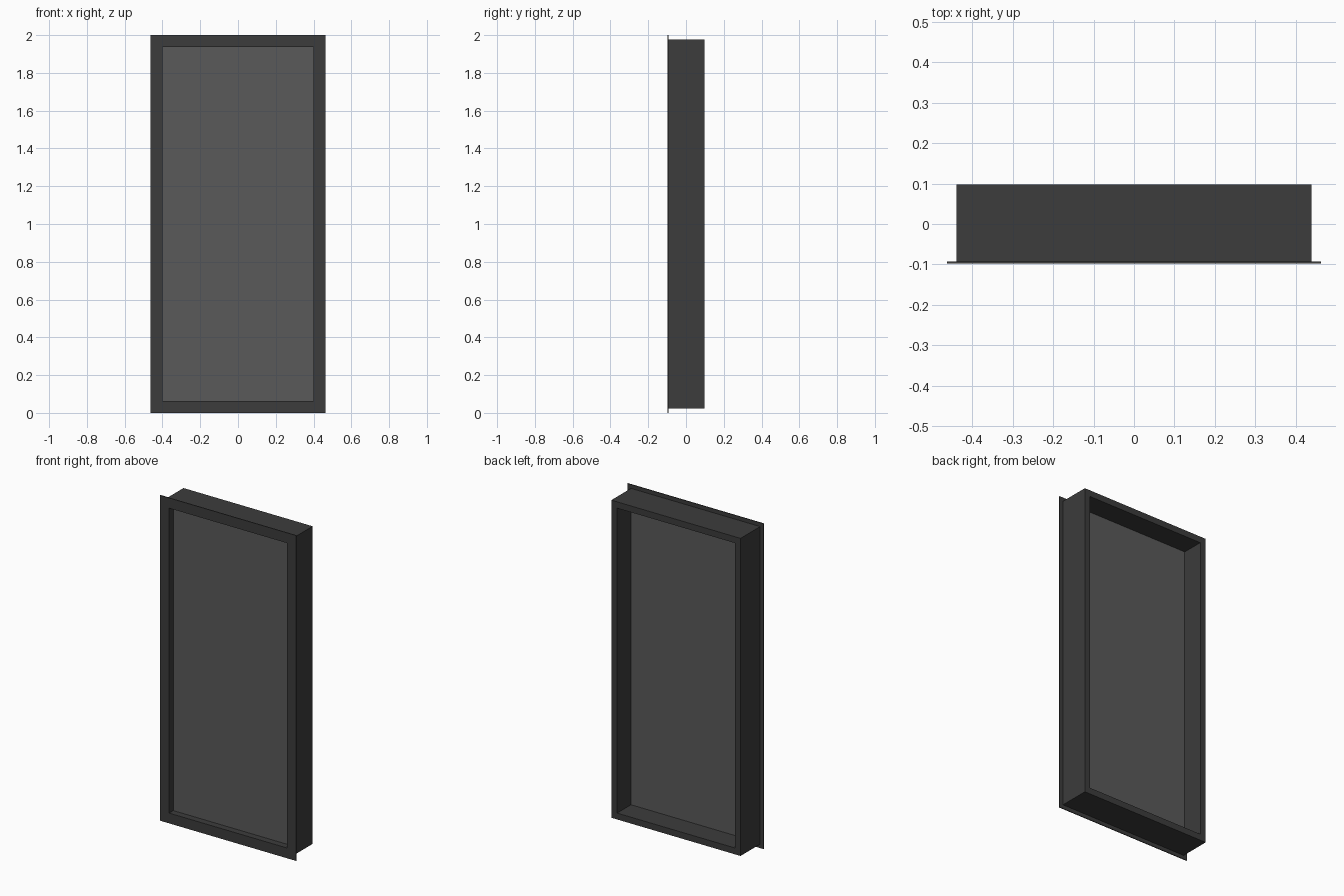
import bpy
import bmesh

if "Cube" in bpy.data.objects:
    bpy.data.objects.remove(bpy.data.objects["Cube"])

HALF_W, HEIGHT = 0.463, 2.0


def material(name, rgba):
    mat = bpy.data.materials.new(name)
    mat.diffuse_color = rgba
    mat.use_nodes = True
    mat.node_tree.nodes["Principled BSDF"].inputs["Base Color"].default_value = mat.diffuse_color
    return mat


def add_object(name, bm, mat):
    bmesh.ops.recalc_face_normals(bm, faces=bm.faces)
    mesh = bpy.data.meshes.new(name)
    bm.to_mesh(mesh)
    bm.free()
    mesh.materials.append(mat)
    obj = bpy.data.objects.new(name, mesh)
    bpy.context.collection.objects.link(obj)
    return obj


def rectangular_frame(name, profile, mat):
    """Sweep a closed (inset, y) profile round the outer rectangle with mitred corners."""
    bm = bmesh.new()
    rings = []
    for inset, y in profile:
        x, lo, hi = HALF_W - inset, inset, HEIGHT - inset
        rings.append([bm.verts.new((px, y, pz))
                      for px, pz in ((-x, lo), (x, lo), (x, hi), (-x, hi))])
    for i, a in enumerate(rings):
        b = rings[(i + 1) % len(rings)]
        for j in range(4):
            k = (j + 1) % 4
            bm.faces.new((a[j], a[k], b[k], b[j]))
    return add_object(name, bm, mat)


def box(name, size, centre, mat):
    bm = bmesh.new()
    bmesh.ops.create_cube(bm, size=1.0)
    bmesh.ops.scale(bm, vec=size, verts=bm.verts)
    bmesh.ops.translate(bm, vec=centre, verts=bm.verts)
    return add_object(name, bm, mat)


dark_metal = material("dark_metal", (0.045, 0.045, 0.045, 1.0))
tinted_glass = material("tinted_glass", (0.1, 0.1, 0.1, 0.6))

# Deep window frame with a thin flange around its front edge
FRONT, BACK, FLANGE, INNER = -0.0975, 0.0975, 0.024, 0.063
rectangular_frame("window_frame", [
    (0.0, FRONT), (INNER, FRONT), (INNER, BACK),
    (FLANGE, BACK), (FLANGE, FRONT + 0.005), (0.0, FRONT + 0.005),
], dark_metal)

# Glass pane set back inside the opening
box("glass_pane",
    (2 * (HALF_W - INNER), 0.02, HEIGHT - 2 * INNER),
    (0, -0.047, HEIGHT / 2), tinted_glass)
